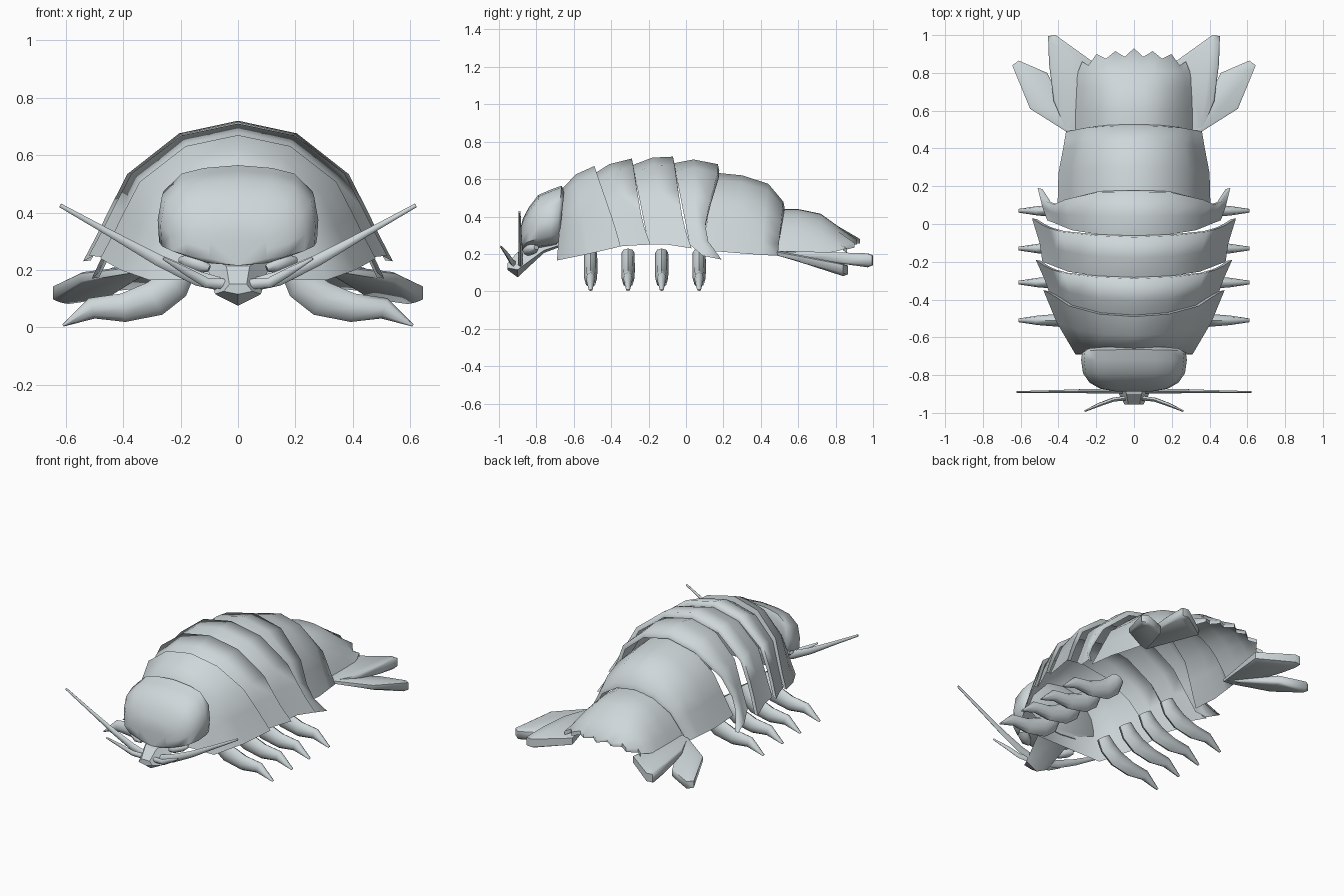
import bpy, bmesh, math
from mathutils import Vector

if "Cube" in bpy.data.objects:
    bpy.data.objects.remove(bpy.data.objects["Cube"])

mat = bpy.data.materials.new("pale grey shell")
mat.diffuse_color = (0.62, 0.68, 0.70, 1)
mat.use_nodes = True
mat.node_tree.nodes["Principled BSDF"].inputs["Base Color"].default_value = mat.diffuse_color


def make(name, rings, closed=True, caps=(True, True), angle=40):
    """Skin a list of equal-length rings of points into a smooth object."""
    bm = bmesh.new()
    rows = [[bm.verts.new(p) for p in r] for r in rings]
    n = len(rows[0])
    for a, b in zip(rows, rows[1:]):
        for i in range(n if closed else n - 1):
            j = (i + 1) % n
            bm.faces.new((a[i], a[j], b[j], b[i]))
    for row, cap in ((rows[0], caps[0]), (rows[-1], caps[1])):
        if cap:
            bm.faces.new(row)
    bmesh.ops.recalc_face_normals(bm, faces=bm.faces[:])
    me = bpy.data.meshes.new(name)
    bm.to_mesh(me)
    bm.free()
    me.polygons.foreach_set("use_smooth", [True] * len(me.polygons))
    me.set_sharp_from_angle(angle=math.radians(angle))
    me.materials.append(mat)
    ob = bpy.data.objects.new(name, me)
    bpy.context.collection.objects.link(ob)
    return ob


def tube(name, pts, radii, sides=8, side_axis=(0, 1, 0)):
    """Tapered limb along a path; radii are (across, side) pairs."""
    pts = [Vector(p) for p in pts]
    rings = []
    for i, p in enumerate(pts):
        d = (pts[min(i + 1, len(pts) - 1)] - pts[max(i - 1, 0)]).normalized()
        v = Vector(side_axis)
        u = d.cross(v).normalized()
        v = u.cross(d)
        ru, rv = radii[i]
        rings.append([p + u * ru * math.cos(t) + v * rv * math.sin(t)
                      for t in (2 * math.pi * k / sides for k in range(sides))])
    return make(name, rings, angle=60)


# Half cross-section of the armour: width fraction, height fraction
ARCH = [(1, 0), (.91, .19), (.835, .36), (.715, .62), (.38, .91), (0, 1)]
ARCH = [(-x, z) for x, z in ARCH] + ARCH[-2::-1]


def arch(yt, zt, yb, zb, w, dip=0):
    return [(x * w, yt + (yb - yt) * (1 - f) - dip * 6.75 * f * (1 - f) ** 2, zb + (zt - zb) * f)
            for x, f in ARCH]


def shell(name, *rings, cap=False):
    """Armour plate whose rear edge folds down onto the next plate."""
    yt, zt, yb, zb, w, dip = rings[-1]
    lip = (yt + .008, zt - .035, yb - .005, zb + .003, w * .95, dip)
    make(name, [arch(*r) for r in rings + (lip,)], False, (cap, False), 100)


# Armour plates, hollow below: (y top, z top, y side, z side, half width, seam curve)
shell("armour_plate_1", (-.66, .55, -.69, .165, .31), (-.59, .625, -.52, .20, .41),
      (-.49, .67, -.35, .24, .48, -.005), cap=True)
shell("armour_plate_2", (-.485, .632, -.36, .24, .45), (-.41, .68, -.29, .245, .475),
      (-.29, .71, -.19, .25, .52, .015))
shell("armour_plate_3", (-.285, .675, -.20, .25, .485), (-.18, .715, -.10, .25, .50),
      (-.07, .72, .03, .23, .54, .015))
shell("armour_plate_4", (-.065, .685, .02, .25, .46), (.04, .705, .09, .19, .485, .02),
      (.17, .68, .19, .17, .51, .08))
shell("armour_plate_5", (.15, .635, .09, .22, .405), (.30, .62, .27, .205, .40),
      (.44, .575, .40, .195, .375), (.52, .48, .49, .19, .36, 0))


# Tail plate with a toothed rear edge
TX = [0, .18, .36, .54, .72, .88, 1]
TEETH = [.93, .885, .915, .875, .90, .84, .86]


def tail_ring(y, zt, zb, w, teeth=False, drop=0):
    half = []
    for f, t in zip(TX, TEETH):
        z = zb + (zt - zb) * (1 - f ** 2.6) - drop
        half.append((f * w, t if teeth else y, z))
    return [(-x, yy, z) for x, yy, z in half[:0:-1]] + half


make("tail_plate", [tail_ring(.48, .44, .20, .32), tail_ring(.60, .44, .20, .317),
                    tail_ring(.72, .415, .20, .31), tail_ring(.81, .35, .215, .295),
                    tail_ring(.86, .28, .23, .275, True),
                    tail_ring(.86, .28, .23, .275, True, .025)],
     False, (False, False), 60)


# Head: rounded dome narrowing towards the front
HEAD = [(0, 1), (.12, .97), (.2, .91), (.265, .72), (.28, .45), (.275, .2), (.16, .05), (0, 0)]
HEAD = HEAD + [(-x, f) for x, f in HEAD[-2:0:-1]]
head = []
for y, sx, zt, zb in [(-.65, .9, .535, .26), (-.665, .98, .565, .24), (-.72, 1, .545, .235),
                      (-.79, .965, .515, .225), (-.84, .84, .45, .22), (-.872, .64, .39, .215),
                      (-.886, .36, .335, .215)]:
    head.append([(x * sx, y - (.03 * (1 - f) if y > -.68 else 0), zb + (zt - zb) * f)
                 for x, f in HEAD])
make("head", head, angle=70)

# Wedge shaped mouth under the head
mouth = []
for y, zb, zt, w, wt in [(-.68, .235, .27, .12, .09), (-.76, .205, .25, .11, .07),
                         (-.90, .075, .21, .08, .04), (-.955, .115, .15, .05, .03)]:
    mouth.append([(0, y, zb), (w, y, zb + (zt - zb) * .3), (wt, y, zt),
                  (-wt, y, zt), (-w, y, zb + (zt - zb) * .3)])
make("mouth", mouth, angle=30)

# Paired parts
for s, side in ((1, "right"), (-1, "left")):
    # Eyes low on the sides of the head
    tube(side + "_eye", [(s * .10, -.85, .205), (s * .125, -.845, .215), (s * .17, -.82, .23),
                         (s * .20, -.80, .235)],
         [(.012, .015), (.027, .032), (.029, .035), (.012, .015)])
    # Long and short feelers
    tube(side + "_long_feeler", [(s * .04, -.885, .145), (s * .14, -.885, .17), (s * .28, -.885, .235),
                                 (s * .45, -.888, .33), (s * .62, -.89, .425)],
         [(.022, .015), (.026, .015), (.02, .012), (.012, .009), (.007, .006)], 6)
    tube(side + "_short_feeler", [(s * .03, -.92, .15), (s * .11, -.93, .155), (s * .18, -.955, .195),
                                  (s * .26, -.99, .24)],
         [(.018, .014), (.018, .012), (.014, .01), (.005, .005)], 6)
    # Walking legs
    for i, y in enumerate((-.51, -.31, -.13, .07)):
        tube(f"{side}_leg_{i + 1}",
             [(s * .19, y, .205), (s * .225, y, .15), (s * .29, y, .10), (s * .40, y, .068),
              (s * .51, y, .066), (s * .61, y, .006)],
             [(.045, .035), (.06, .036), (.062, .036), (.05, .034), (.037, .025), (.004, .01)])

    # Tail fan blades: rounded slabs on sloping height
    def blade(name, outline, slope, thick):
        cx = sum(p[0] for p in outline) / len(outline)
        cy = sum(p[1] for p in outline) / len(outline)
        rings = []
        for inset, h in ((.12, -1), (0, -.7), (0, .7), (.12, 1)):
            ring = []
            for x, y in outline:
                k = (y - .47) / .5
                ring.append((s * (x + (cx - x) * inset), y + (cy - y) * inset,
                             .205 + slope * k + h * (.012 + thick * k)))
            rings.append(ring)
        make(name, rings, angle=60)

    blade(side + "_inner_fan", [(.30, .47), (.36, .50), (.425, .65), (.45, .85), (.455, .995),
                                (.415, 1.0), (.22, .86)], -.037, .024)
    blade(side + "_outer_fan", [(.30, .47), (.36, .49), (.55, .61), (.645, .84), (.61, .865),
                                (.46, .80), (.36, .60)], -.115, .027)
